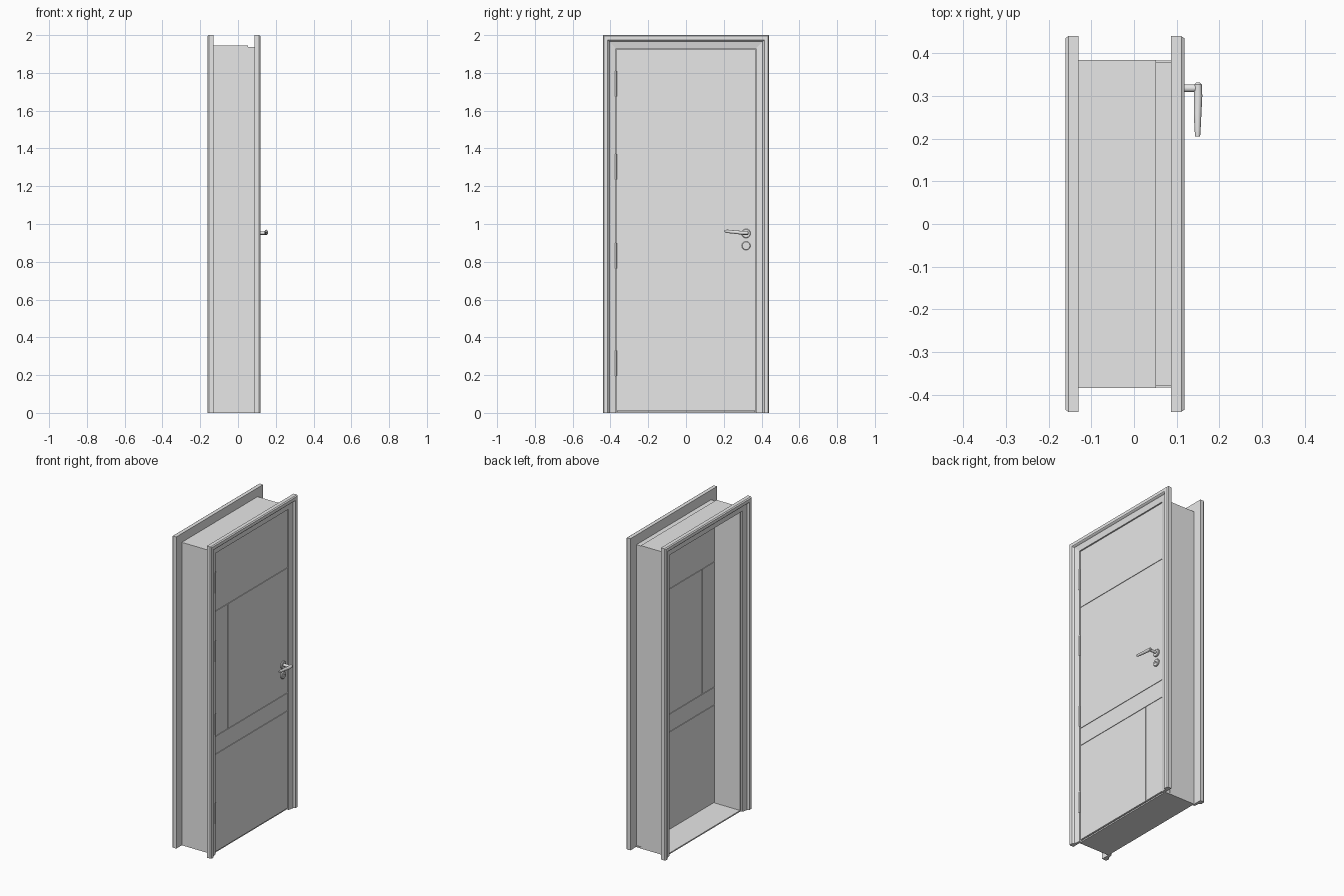
import bpy, bmesh, math
from mathutils import Vector

cube = bpy.data.objects.get("Cube")
if cube:
    bpy.data.objects.remove(cube)

grey = bpy.data.materials.new("light grey")
grey.use_nodes = True
GREY = (0.8, 0.8, 0.8, 1)
grey.diffuse_color = GREY
grey.node_tree.nodes["Principled BSDF"].inputs["Base Color"].default_value = GREY

HALF, TOP = 0.37, 1.93        # opening half width and height


def finish(name, bm):
    bmesh.ops.recalc_face_normals(bm, faces=bm.faces)
    mesh = bpy.data.meshes.new(name)
    bm.to_mesh(mesh)
    bm.free()
    obj = bpy.data.objects.new(name, mesh)
    bpy.context.collection.objects.link(obj)
    mesh.materials.append(grey)
    return obj


def add_box(bm, lo, hi):
    lo, hi = Vector(lo), Vector(hi)
    verts = bmesh.ops.create_cube(bm, size=1)["verts"]
    for v in verts:
        v.co = (lo + hi) / 2 + v.co * (hi - lo)


def box(name, lo, hi):
    bm = bmesh.new()
    add_box(bm, lo, hi)
    return finish(name, bm)


def surround(name, profile):
    """Sweep a closed (outward offset, x) profile around the opening, mitred."""
    bm = bmesh.new()
    rings = []
    for sy, upper in ((-1, 0), (-1, 1), (1, 1), (1, 0)):
        rings.append([bm.verts.new((x, sy * (HALF + w), upper * (TOP + w)))
                      for w, x in profile])
    n = len(profile)
    for a, b in zip(rings, rings[1:]):
        for i in range(n):
            j = (i + 1) % n
            bm.faces.new((a[i], a[j], b[j], b[i]))
    bm.faces.new(rings[0])
    bm.faces.new(rings[-1])
    return finish(name, bm)


def turned(name, x, y, z, profile, sides=32):
    """Lathe a (radius, depth) profile around an axis along x."""
    bm = bmesh.new()
    rings = []
    for r, d in profile:
        rings.append([bm.verts.new((x + d, y + r * math.cos(t), z + r * math.sin(t)))
                      for t in (math.tau * k / sides for k in range(sides))])
    for a, b in zip(rings, rings[1:]):
        for i in range(sides):
            j = (i + 1) % sides
            bm.faces.new((a[i], a[j], b[j], b[i]))
    bm.faces.new(rings[0])
    bm.faces.new(rings[-1])
    return smooth(finish(name, bm))


def smooth(obj):
    bpy.ops.object.select_all(action='DESELECT')
    obj.select_set(True)
    bpy.context.view_layer.objects.active = obj
    bpy.ops.object.shade_smooth_by_angle(angle=math.radians(35))
    return obj


# Moulded trims on both sides of the wall
trim = [(0, 0), (0, 0.013), (0.036, 0.02), (0.041, 0.028), (0.045, 0.031),
        (0.065, 0.031), (0.07, 0.024), (0.07, 0)]
surround("front_trim", [(w, 0.087 + d) for w, d in trim])
surround("back_trim", [(w, -0.13 - d) for w, d in trim])

# Lining: deep part with door stop, and a thinner rebate around the door
surround("jamb_lining", [(-0.008, -0.13), (0.014, -0.13), (0.014, 0.052), (-0.008, 0.052)])
surround("jamb_rebate", [(0, 0.052), (0.008, 0.052), (0.008, 0.087), (0, 0.087)])
box("sill", (-0.13, -0.383, 0), (0.087, 0.383, 0.008))

# Door leaf: core with panels parted by narrow grooves
FACE, EDGE, GAP = 0.095, 0.368, 0.0016
box("door_core", (0.056, -0.367, 0.01), (FACE - 0.004, 0.367, 1.927))
panels = bmesh.new()
rows = [(0.01, 0.637, 0.22), (0.637, 0.752, None), (0.752, 1.555, -0.24), (1.555, 1.928, None)]
for low, high, split in rows:
    cuts = [-EDGE, EDGE] if split is None else [-EDGE, split, EDGE]
    for y0, y1 in zip(cuts, cuts[1:]):
        add_box(panels, (0.052, y0 + GAP * (y0 > -EDGE), low + GAP),
                (FACE, y1 - GAP * (y1 < EDGE), high - GAP))
finish("door_panels", panels)

# Hinges
for i, z in enumerate((0.262, 0.832, 1.302, 1.742)):
    bm = bmesh.new()
    bmesh.ops.create_cone(bm, cap_ends=True, segments=16, radius1=0.005,
                          radius2=0.005, depth=0.135)
    bmesh.ops.translate(bm, verts=bm.verts, vec=(0.098, -0.371, z))
    smooth(finish(f"hinge_{i + 1}", bm))

# Handle rosette, keyhole rosette and handle neck
HY, HZ = 0.318, 0.95
rose = [(0.024, 0), (0.024, 0.006), (0.021, 0.009), (0.012, 0.009)]
turned("handle_rosette", FACE, HY, HZ, rose)
turned("keyhole_rosette", FACE, HY, 0.885,
       [(0.023, 0), (0.023, 0.006), (0.02, 0.009), (0.009, 0.009), (0.009, 0.006)])
box("key_slot", (FACE + 0.006, HY - 0.002, 0.878), (FACE + 0.008, HY + 0.002, 0.892))
turned("handle_neck", FACE, HY, HZ + 0.002, [(0.009, 0), (0.009, 0.058)], 20)

# Lever: tapered rounded sections along y
bm = bmesh.new()
sections = [(0.331, 0.150, 0.953, 0.005, 0.006), (0.327, 0.150, 0.953, 0.009, 0.010),
            (0.300, 0.150, 0.953, 0.010, 0.010), (0.260, 0.149, 0.957, 0.009, 0.009),
            (0.220, 0.149, 0.961, 0.007, 0.009), (0.205, 0.149, 0.963, 0.006, 0.006)]
SIDES = 16
rings = []
for y, x, z, rx, rz in sections:
    rings.append([bm.verts.new((x + rx * math.cos(t), y, z + rz * math.sin(t)))
                  for t in (math.tau * k / SIDES for k in range(SIDES))])
for a, b in zip(rings, rings[1:]):
    for i in range(SIDES):
        j = (i + 1) % SIDES
        bm.faces.new((a[i], a[j], b[j], b[i]))
bm.faces.new(rings[0])
bm.faces.new(rings[-1])
smooth(finish("handle_lever", bm))
